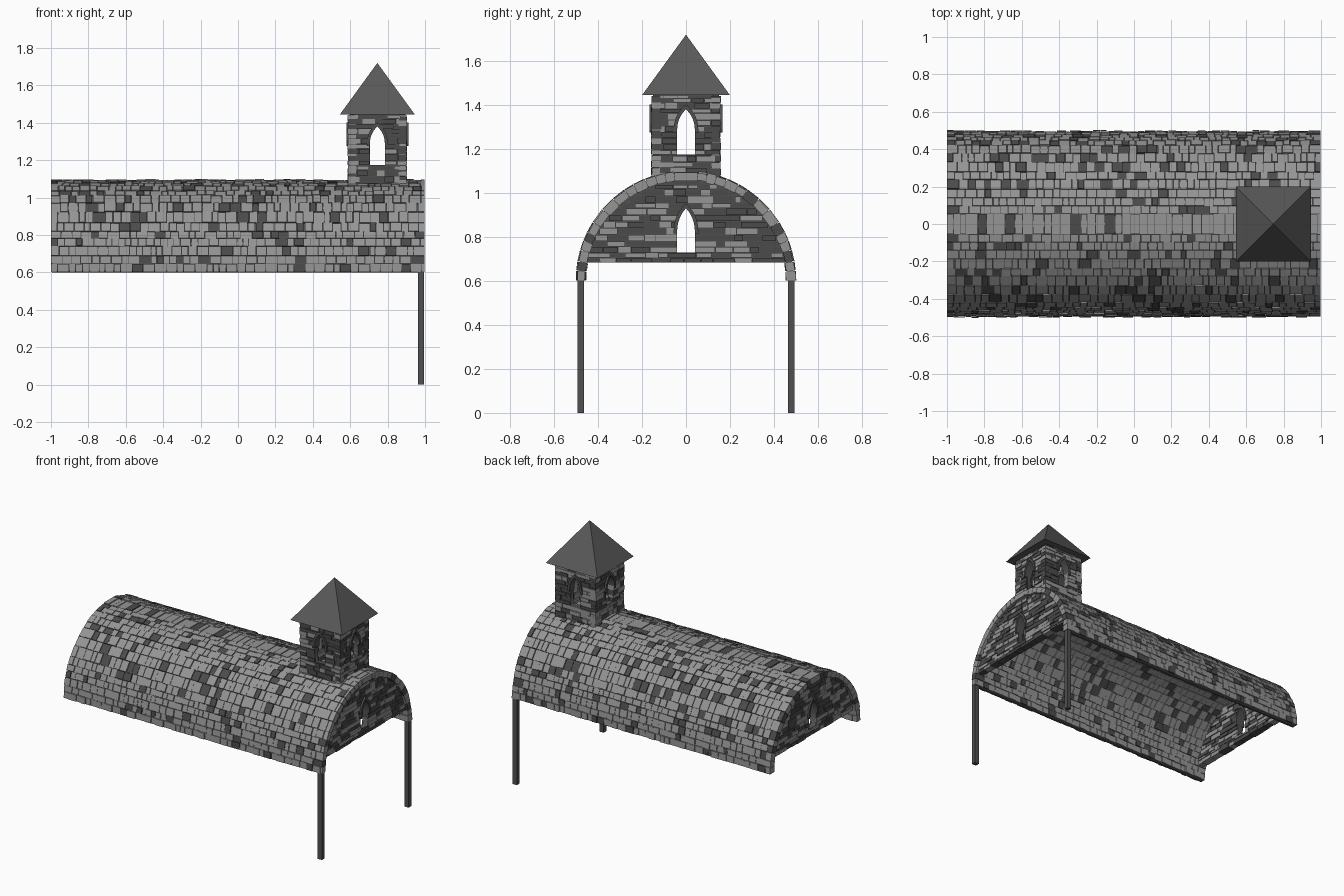
import bpy, bmesh, math, random
from math import pi, cos, sin, sqrt
from mathutils import Matrix, Vector

if "Cube" in bpy.data.objects:
    bpy.data.objects.remove(bpy.data.objects["Cube"])

random.seed(4)


def material(name, g):
    m = bpy.data.materials.new(name)
    m.diffuse_color = (g, g, g, 1)
    m.use_nodes = True
    m.node_tree.nodes["Principled BSDF"].inputs["Base Color"].default_value = m.diffuse_color
    return m


LIGHT, DARK, MORTAR = material("light_stone", 0.30), material("dark_stone", 0.07), material("mortar", 0.08)
SLATE = material("slate", 0.10)


def link(name, mesh, mats, matrix=Matrix()):
    ob = bpy.data.objects.new(name, mesh)
    for m in mats:
        mesh.materials.append(m)
    ob.matrix_world = matrix
    bpy.context.collection.objects.link(ob)
    return ob


def plate(name, outlines, z0, z1, matrix, mat):
    """Flat outlines (the second one is a hole) extruded between z0 and z1."""
    cu = bpy.data.curves.new(name, 'CURVE')
    cu.dimensions, cu.fill_mode, cu.extrude = '2D', 'BOTH', (z1 - z0) / 2
    for pts in outlines:
        sp = cu.splines.new('POLY')
        sp.points.add(len(pts) - 1)
        for p, (x, y) in zip(sp.points, pts):
            p.co = (x, y, 0, 1)
        sp.use_cyclic_u = True
    tmp = bpy.data.objects.new(name + "_curve", cu)
    mesh = bpy.data.meshes.new_from_object(tmp)
    bpy.data.objects.remove(tmp)
    mesh.materials.clear()
    return link(name, mesh, [mat], matrix @ Matrix.Translation((0, 0, (z0 + z1) / 2)))


def brick(bm, f, u, v, w, dark):
    """Six-sided stone spanning the ranges u, v, w, placed by the mapping f."""
    c = [bm.verts.new(f(a, b, d)) for d in w for b in v for a in u]
    for q in ((0, 2, 3, 1), (4, 5, 7, 6), (0, 1, 5, 4), (2, 6, 7, 3), (0, 4, 6, 2), (1, 3, 7, 5)):
        face = bm.faces.new([c[i] for i in q])
        face.material_index = int(random.random() < dark)


def course(bm, f, a, b, v, w, lo, hi, dark, jitter, gap=0.003):
    """One row of random-length stones from a to b; each is one shade."""
    u = a
    while b - u > 0.012:
        e = u + random.uniform(lo, hi)
        if b - e < lo * 0.6:
            e = b
        j = random.uniform(-jitter, jitter)
        shade = 1 if random.random() < dark else 0
        brick(bm, f, (u, e - gap), v, (w[0] - j, w[1] + j), shade)
        u = e


def finish(bm, name, matrix=Matrix()):
    bmesh.ops.recalc_face_normals(bm, faces=bm.faces)
    mesh = bpy.data.meshes.new(name)
    bm.to_mesh(mesh)
    bm.free()
    return link(name, mesh, [LIGHT, DARK], matrix)


def frame(loc, turn):
    """Upright drawing plane: local x along the wall, y up, z outwards."""
    return Matrix.Translation(loc) @ Matrix.Rotation(turn, 4, 'Z') @ Matrix.Rotation(pi / 2, 4, 'X')


def half_opening(z, w, spring, top):
    """Half width of a pointed arch at height z."""
    h = top - spring
    r = (w * w + h * h) / (2 * w)
    return w if z <= spring else max(0, w - r + sqrt(max(0, r * r - (z - spring) ** 2)))


def arch(w, base, spring, top, n=8):
    """Outline of a pointed opening, right foot to left foot."""
    right = [(w, base)] if base < spring else []
    right += [(half_opening(z, w, spring, top), z)
              for z in (spring + (top - spring) * sin(pi / 2 * i / n) for i in range(n))]
    return right + [(0, top)] + [(-x, z) for x, z in reversed(right)]


def stone_wall(name, outline, half_width, z0, z1, depth, matrix, sill, spring, top):
    """Mortar core with a pointed window, stone courses and a hood over the window."""
    w = 0.04
    d0, d1 = depth
    plate(name + "_core", [outline, arch(w, sill, spring, top)], d0 + 0.007, d1 - 0.007, matrix, MORTAR)
    bm = bmesh.new()
    z = z0
    while z < z1 - 0.008:
        e = min(z1, z + random.uniform(0.02, 0.036))
        if z < sill < e - 0.004:
            e = sill
        out = half_width(e)
        hole = half_opening(max(z, sill), w, spring, top) if e > sill + 0.001 and z < top else 0
        spans = [(-out, -hole), (hole, out)] if hole else [(-out, out)]
        for a, b in spans:
            course(bm, lambda u, v, d: (u, v, d), a, b, (z, e - 0.003), depth, 0.04, 0.1, 0.5, 0.004, 0.002)
        z = e
    finish(bm, name + "_stones", matrix)
    ring = arch(w + 0.016, spring - 0.015, spring, top + 0.022) + arch(w, spring - 0.015, spring, top)[::-1]
    plate(name + "_window_hood", [ring], d0 - 0.006, d1 + 0.01, matrix, MORTAR)


# Barrel vault: mortar shell, then stone courses along its length
R, SPRING = 0.5, 0.6


def arc(r, n=40):
    return [(r * cos(pi * i / n), SPRING + r * sin(pi * i / n)) for i in range(n + 1)]


plate("vault_core", [arc(0.49) + arc(0.463)[::-1]], -0.994, 0.994, frame((0, 0, 0), pi / 2), MORTAR)
crown = 0.11
widths = [random.uniform(0.035, 0.068) for _ in range(14)]
scale = (pi / 2 - crown) / sum(widths)
angles = [0]
for wd in widths:
    angles.append(angles[-1] + wd * scale)
rows = list(zip(angles, angles[1:]))
rows += [(pi - b, pi - a) for a, b in rows] + [(angles[-1], pi - angles[-1])]
bm = bmesh.new()
for a, b in rows:
    course(bm, lambda x, t, r: (x, r * cos(t), SPRING + r * sin(t)), -1, 1,
           (a + 0.003, b - 0.003), (0.457, 0.498), 0.03, 0.065, 0.17, 0.004)
finish(bm, "vault_stones")

# Gable walls closing both ends
INNER = 0.462


def gable_half(z):
    return sqrt(max(0, INNER ** 2 - (z - SPRING) ** 2))


t0 = math.asin(0.09 / INNER)
gable = [(INNER * cos(t0 + (pi - 2 * t0) * i / 32), SPRING + INNER * sin(t0 + (pi - 2 * t0) * i / 32))
         for i in range(33)]
for side, label in ((1, "right"), (-1, "left")):
    stone_wall(label + "_gable", gable, gable_half, 0.685, 1.058, (-0.025, 0.025),
               frame((side * 0.955, 0, 0), side * pi / 2), 0.73, 0.83, 0.93)

# Bell tower: four window walls
TX = 0.745
box = [(-0.15, 1.06), (0.15, 1.06), (0.15, 1.445), (-0.15, 1.445)]
for k, label in enumerate(("front", "right", "back", "left")):
    stone_wall("tower_" + label, box, lambda z: 0.157, 1.06, 1.445, (0.115, 0.156),
               frame((TX, 0, 0), k * pi / 2), 1.175, 1.29, 1.38)

# Pyramid roof of the tower
bpy.ops.mesh.primitive_cone_add(vertices=4, radius1=0.2 * sqrt(2), radius2=0, depth=0.275,
                                location=(TX, 0, 1.5825), rotation=(0, 0, pi / 4))
roof = bpy.context.object
roof.name = "tower_roof"
roof.data.materials.append(SLATE)

# Two posts under the tower end
for side, label in ((-1, "front"), (1, "back")):
    bpy.ops.mesh.primitive_cube_add(size=1, location=(0.978, side * 0.479, 0.302))
    post = bpy.context.object
    post.name = label + "_post"
    post.scale = (0.033, 0.031, 0.604)
    post.data.materials.append(MORTAR)
